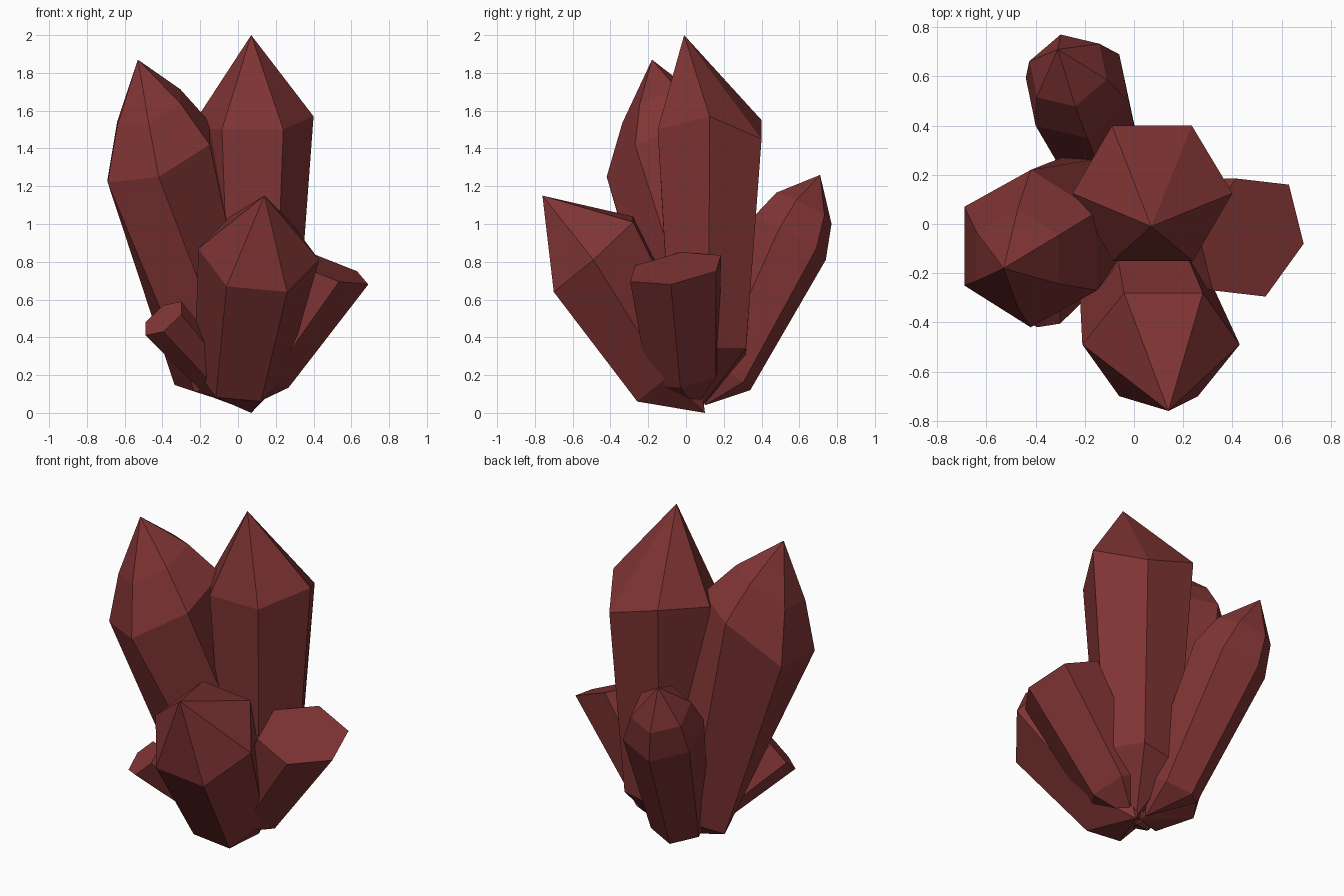
import bpy, bmesh
from mathutils import Vector as V

if "Cube" in bpy.data.objects:
    bpy.data.objects.remove(bpy.data.objects["Cube"])

red = bpy.data.materials.new("dark_red_crystal")
red.diffuse_color = (0.22, 0.035, 0.035, 1)
red.use_nodes = True
red.node_tree.nodes["Principled BSDF"].inputs["Base Color"].default_value = red.diffuse_color


def crystal(name, centre, u, v, base, scale, root, tip=None, bulge=None, twist=0, dz=(0,) * 6):
    """Six-sided shaft: root point, base ring, shoulder ring, optional bevel ring and tip."""
    centre, u, v, base, root = map(V, (centre, u, v, base, root))
    offs = [u, v, v - u, -u, -v, u - v]
    low = [base + scale * o.lerp(offs[(i + 1) % 6], twist) for i, o in enumerate(offs)]
    top = [centre + o + V((0, 0, d)) for o, d in zip(offs, dz)]
    rings = [low, top]
    if bulge:
        rings.append([p.lerp(V(tip), 0.48) + bulge * o for p, o in zip(top, offs)])

    bm = bmesh.new()
    rings = [[bm.verts.new(p) for p in ring] for ring in rings]
    root = bm.verts.new(root)
    end = bm.verts.new(tip) if tip else None
    for i in range(6):
        j = (i + 1) % 6
        bm.faces.new((root, rings[0][j], rings[0][i]))
        for a, b in zip(rings, rings[1:]):
            bm.faces.new((a[i], a[j], b[j], b[i]))
        if end:
            bm.faces.new((rings[-1][i], rings[-1][j], end))
    if not end:
        bm.faces.new(rings[-1])
    bmesh.ops.recalc_face_normals(bm, faces=bm.faces[:])
    mesh = bpy.data.meshes.new(name)
    bm.to_mesh(mesh)
    bm.free()
    mesh.materials.append(red)
    bpy.context.collection.objects.link(bpy.data.objects.new(name, mesh))


# Tall pointed crystals
crystal("centre_crystal", (.075, .125, 1.51), (.165, -.275, 0), (.325, 0, .06),
        (.075, .12, .3), .72, (.05, .08, .03), tip=(.07, -.01, 2.0),
        dz=(-.01, 0, -.12, .04, .06, .05))
crystal("left_crystal", (-.42, -.10, 1.37), (-.27, -.15, -.15), (0, -.32, -.12),
        (-.12, .1, .22), .8, (0, .05, .04), tip=(-.53, -.18, 1.87), bulge=.1,
        twist=.5, dz=(0, 0, .02, .02, 0, -.1))

# Shorter pointed crystals
crystal("front_crystal", (.11, -.49, .84), (.15, -.21, -.2), (.32, 0, -.03),
        (.01, -.1, .21), .75, (.07, .10, 0), tip=(.14, -.76, 1.15))
crystal("back_crystal", (-.23, .545, .92), (.17, .145, -.05), (-.04, .195, -.11),
        (-.1, .2, .2), .72, (0, .1, .04), tip=(-.31, .71, 1.26), bulge=.23)

# Flat-topped crystals
crystal("right_crystal", (.475, -.055, .765), (.215, -.025, -.085), (.155, .215, -.015),
        (.1, -.01, .2), .78, (.05, .05, .03))
crystal("small_crystal", (-.395, -.335, .5), (-.095, .07, -.02), (-.095, -.015, -.09),
        (-.10, -.08, .17), .8, (-.02, 0, .04))
